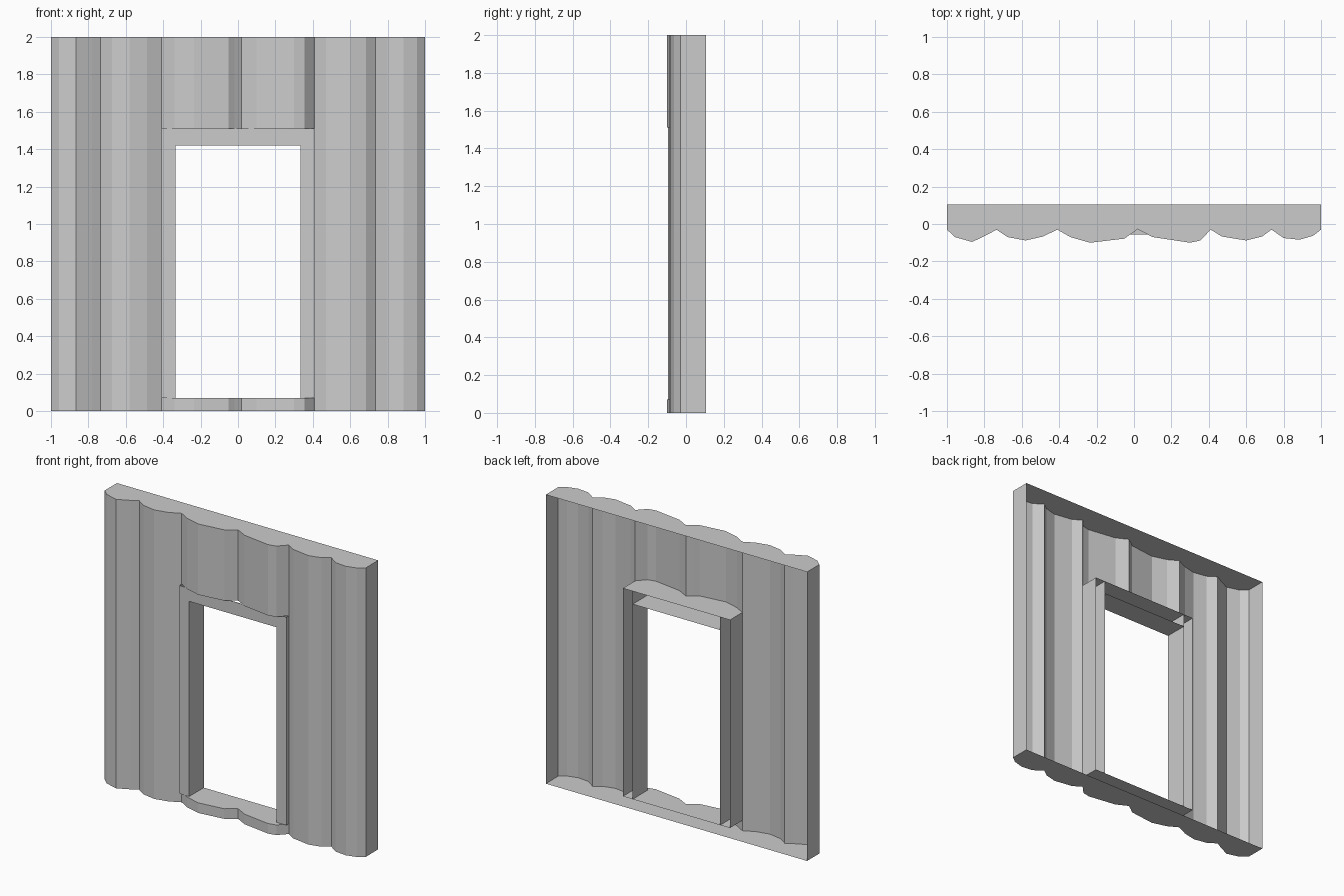
import bpy, bmesh

cube = bpy.data.objects.get("Cube")
if cube:
    bpy.data.objects.remove(cube, do_unlink=True)

BACK, TOP = 0.105, 2.0
HALF, SILL, HEAD = 0.41, 0.07, 1.51      # rough opening
IN_HALF, IN_HEAD, FACE = 0.335, 1.42, -0.055  # frame lining and its front plane

# Scalloped front outline, from right to left
wave_right = [(-1, -.03), (-.957, -.07), (-.865, -.096), (-.78, -.055), (-.735, -.03),
              (-.675, -.07), (-.58, -.088), (-.487, -.067), (-HALF, -.03)]
wave_mid = [(-HALF, -.03), (-.34, -.07), (-.235, -.1), (-.05, -.078), (-.02, -.055), (.02, -.028),
            (.1, -.07), (.3, -.1), (.355, -.088), (HALF, -.03)]
wave_left = [(HALF, -.03), (.47, -.067), (.6, -.088), (.685, -.067), (.735, -.03),
             (.8, -.075), (.885, -.084), (.957, -.063), (1, -.03)]

stone = bpy.data.materials.new("grey stone")
stone.use_nodes = True
grey = (0.6, 0.6, 0.6, 1)
stone.diffuse_color = grey
stone.node_tree.nodes["Principled BSDF"].inputs["Base Color"].default_value = grey


def make(name, faces):
    """Object from a list of polygons."""
    bm = bmesh.new()
    for pts in faces:
        bm.faces.new([bm.verts.new(p) for p in pts])
    bmesh.ops.remove_doubles(bm, verts=bm.verts, dist=1e-4)
    mesh = bpy.data.meshes.new(name)
    bm.to_mesh(mesh)
    bm.free()
    mesh.materials.append(stone)
    obj = bpy.data.objects.new(name, mesh)
    bpy.context.collection.objects.link(obj)


def sheet(path, z0, z1):
    """Upright faces along a path of x, y points, facing the front."""
    return [[(*a, z0), (*b, z0), (*b, z1), (*a, z1)] for a, b in zip(path, path[1:])]


def slab(path, z, up):
    """Level face from a path back to the rear plane."""
    pts = [(x, y, z) for x, y in path] + [(path[-1][0], BACK, z), (path[0][0], BACK, z)]
    return [pts if up else pts[::-1]]


# Rippled front, cut away around the doorway
make("front_wall", sheet(wave_right, 0, TOP) + sheet(wave_left, 0, TOP)
     + sheet(wave_mid, HEAD, TOP))
make("threshold", sheet(wave_mid, 0, SILL) + slab(wave_mid, SILL, True))

# Top, bottom and end returns; the rear stays open
outline = wave_right + wave_mid[1:] + wave_left[1:]
make("top_cap", slab(outline, TOP, True))
make("bottom_cap", slab(outline, 0, False))
make("right_end", sheet([(-1, BACK), (-1, -.03)], 0, TOP))
make("left_end", sheet([(1, -.03), (1, BACK)], 0, TOP))

# Door frame: outer lining, front face and inner lining
make("opening_head", slab(wave_mid, HEAD, False))
for side, s in (("right", -1), ("left", 1)):
    jamb = [(s * HALF, BACK), (s * HALF, FACE), (s * IN_HALF, FACE), (s * IN_HALF, BACK)]
    make(side + "_jamb", sheet(jamb if s < 0 else jamb[::-1], SILL, HEAD))
make("frame_header", sheet([(-IN_HALF, FACE), (IN_HALF, FACE)], IN_HEAD, HEAD)
     + slab([(-IN_HALF, FACE), (IN_HALF, FACE)], IN_HEAD, False))
